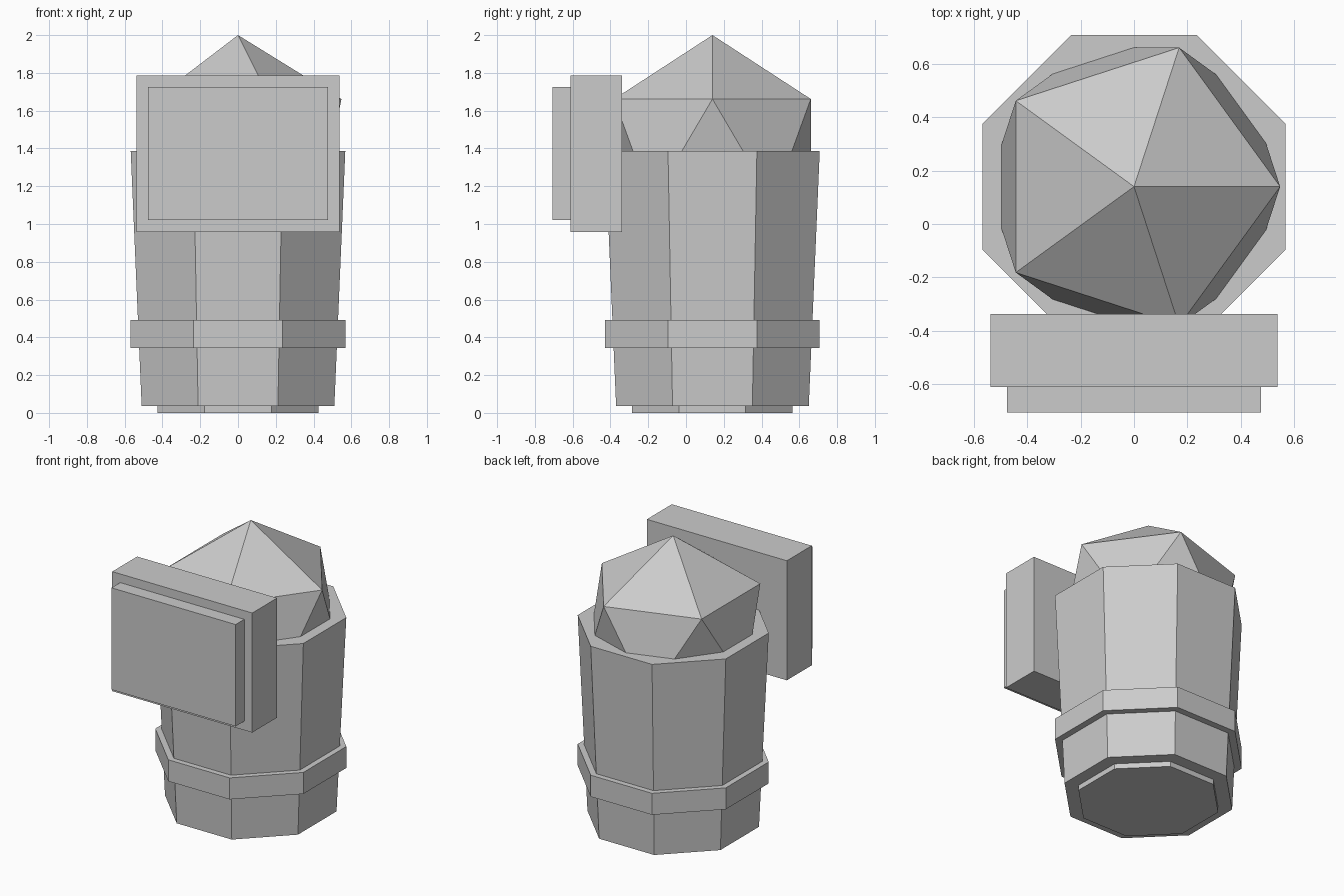
import bpy
import math

if "Cube" in bpy.data.objects:
    bpy.data.objects.remove(bpy.data.objects["Cube"])

grey = bpy.data.materials.new("light_grey")
grey.diffuse_color = (0.6, 0.6, 0.6, 1)
grey.use_nodes = True
grey.node_tree.nodes["Principled BSDF"].inputs["Base Color"].default_value = grey.diffuse_color

AXIS_Y = 0.14  # centre line of the lamp body


def finish(obj, name):
    obj.name = name
    obj.data.materials.append(grey)
    return obj


def octagon(name, z0, z1, a0, a1):
    """Eight-sided frustum; a0 and a1 are centre-to-flat distances."""
    k = 1 / math.cos(math.pi / 8)
    bpy.ops.mesh.primitive_cone_add(
        vertices=8, radius1=a0 * k, radius2=a1 * k, depth=z1 - z0,
        location=(0, AXIS_Y, (z0 + z1) / 2))
    obj = bpy.context.object
    obj.rotation_euler.z = math.pi / 8
    return finish(obj, name)


def box(name, x, y0, y1, z0, z1):
    bpy.ops.mesh.primitive_cube_add(
        size=1, location=(0, (y0 + y1) / 2, (z0 + z1) / 2))
    obj = bpy.context.object
    obj.scale = (2 * x, y1 - y0, z1 - z0)
    return finish(obj, name)


# Tapered body, foot and collar
octagon("foot", 0.0, 0.036, 0.425, 0.425)
octagon("body", 0.036, 1.386, 0.51, 0.568)
octagon("collar", 0.343, 0.492, 0.568, 0.568)

# Faceted dome, half sunk into the body
R = 0.612
bpy.ops.mesh.primitive_ico_sphere_add(
    subdivisions=1, radius=R, location=(0, AXIS_Y, 2 - R))
finish(bpy.context.object, "dome")

# Mounting block and its raised plate
box("mount_block", 0.537, -0.611, -0.338, 0.957, 1.786)
box("mount_plate", 0.476, -0.706, -0.611, 1.02, 1.726)
